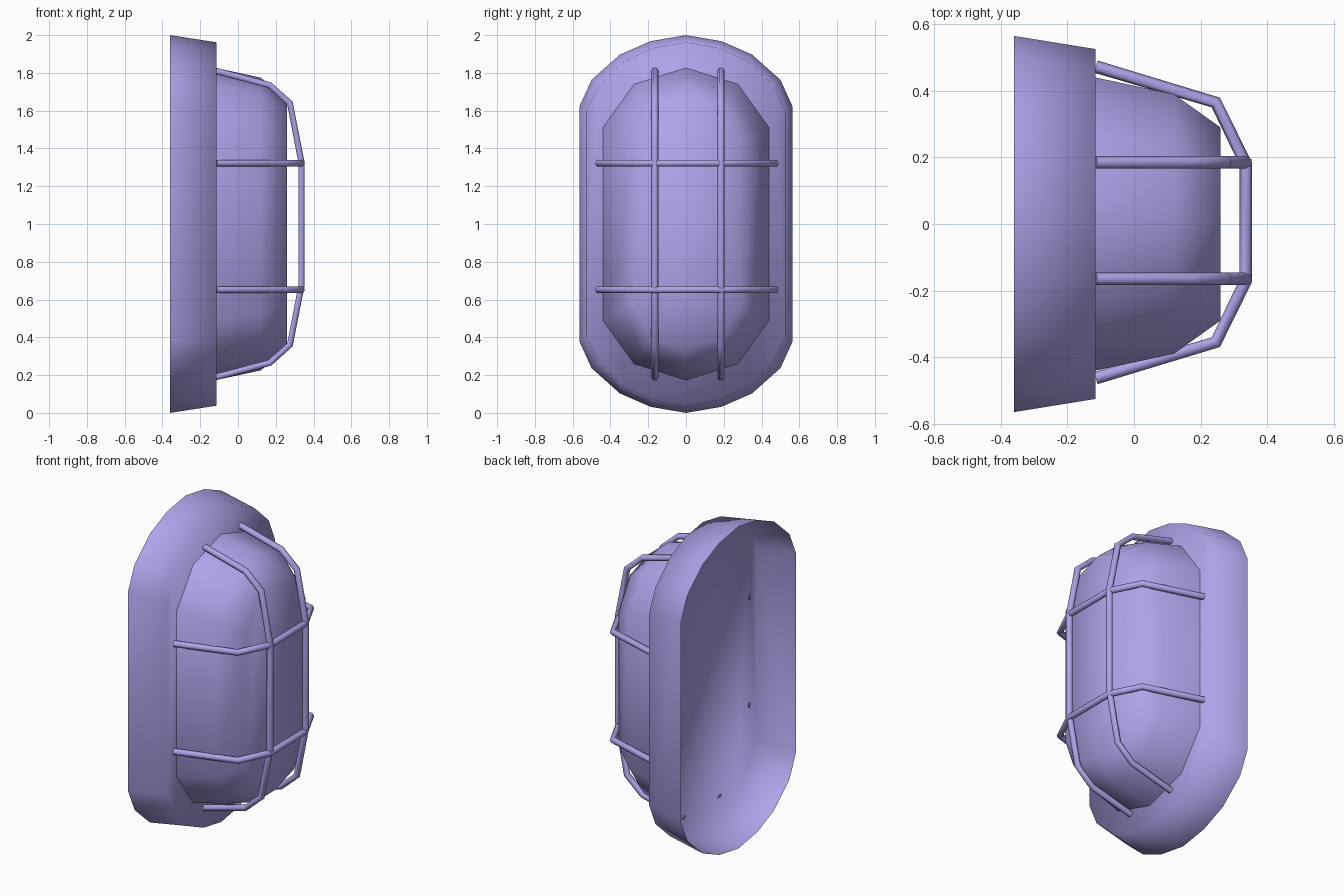
import bpy, bmesh

if "Cube" in bpy.data.objects:
    bpy.data.objects.remove(bpy.data.objects["Cube"])

lavender = bpy.data.materials.new("lavender")
lavender.diffuse_color = (0.42, 0.37, 0.82, 1)
lavender.use_nodes = True
lavender.node_tree.nodes["Principled BSDF"].inputs["Base Color"].default_value = lavender.diffuse_color


def finish(obj):
    obj.data.materials.append(lavender)
    for p in obj.data.polygons:
        p.use_smooth = True


def outline(quarter):
    """Mirror a quarter outline (y, z from centre) into a closed loop."""
    right = quarter + [(y, -z) for y, z in reversed(quarter)]
    left = [(-y, z) for y, z in reversed(right) if y > 0]
    return right + left


def loft(name, sections):
    """Skin closed sections (x, quarter outline), open at the back, capped in front."""
    bm = bmesh.new()
    rings = [[bm.verts.new((x, y, z + 1)) for y, z in outline(q)] for x, q in sections]
    n = len(rings[0])
    for a, b in zip(rings, rings[1:]):
        for i in range(n):
            j = (i + 1) % n
            bm.faces.new((a[i], b[i], b[j], a[j]))
    bm.faces.new(rings[-1])
    bmesh.ops.recalc_face_normals(bm, faces=bm.faces)
    front = max(bm.faces, key=lambda f: f.calc_center_median().x)
    if front.normal.x < 0:
        bmesh.ops.reverse_faces(bm, faces=bm.faces)
    mesh = bpy.data.meshes.new(name)
    bm.to_mesh(mesh)
    bm.free()
    obj = bpy.data.objects.new(name, mesh)
    bpy.context.collection.objects.link(obj)
    finish(obj)


def wire(name, points, radius=0.019):
    """Six-sided wire along a bent path."""
    curve = bpy.data.curves.new(name, 'CURVE')
    curve.dimensions = '3D'
    curve.bevel_depth = radius
    curve.bevel_resolution = 1
    curve.use_fill_caps = True
    spline = curve.splines.new('POLY')
    spline.points.add(len(points) - 1)
    for sp, co in zip(spline.points, points):
        sp.co = (*co, 1)
    obj = bpy.data.objects.new(name, curve)
    bpy.context.collection.objects.link(obj)
    bpy.ops.object.select_all(action='DESELECT')
    obj.select_set(True)
    bpy.context.view_layer.objects.active = obj
    bpy.ops.object.convert(target='MESH')
    finish(bpy.context.object)


# Hollow wall housing with a slight draft
rim = [(0, 1.0), (0.187, 0.968), (0.35, 0.897), (0.5, 0.763), (0.565, 0.62)]
loft("housing", [(-0.36, rim),
                 (-0.115, [(y * 0.93, z * 0.962) for y, z in rim])])

# Domed lens
loft("lens", [(-0.115, [(0, 0.826), (0.275, 0.74), (0.44, 0.51)]),
              (0.12, [(0, 0.775), (0.245, 0.69), (0.39, 0.475)]),
              (0.26, [(0, 0.66), (0.18, 0.60), (0.29, 0.42)])])

# Wire guard: two upright bars and two cross bars
up = [(-0.115, 0.81), (0.168, 0.735), (0.275, 0.64), (0.336, 0.325)]
for side, y in (("left", -0.165), ("right", 0.185)):
    wire("upright_bar_" + side,
         [(x, y, 1 + z) for x, z in up] + [(x, y, 1 - z) for x, z in reversed(up)])

half = [(-0.115, 0.468), (0.246, 0.36), (0.336, 0.175)]
for side, z in (("lower", 0.652), ("upper", 1.322)):
    wire("cross_bar_" + side,
         [(x, y + 0.005, z) for x, y in half]
         + [(x, -y + 0.005, z) for x, y in reversed(half)])
